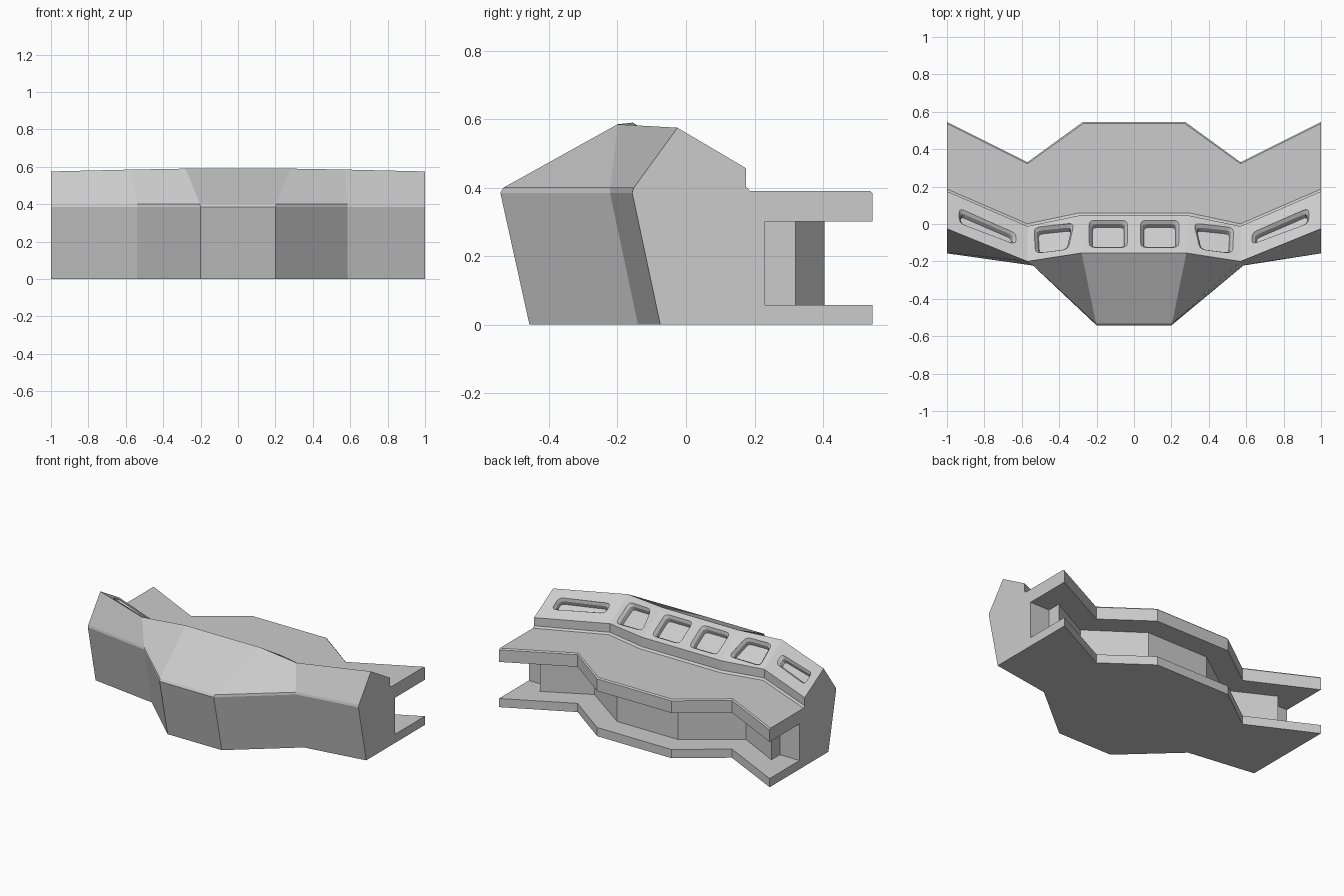
import bpy, bmesh
from mathutils import Vector

if "Cube" in bpy.data.objects:
    bpy.data.objects.remove(bpy.data.objects["Cube"])


def make_object(name, bm):
    bmesh.ops.recalc_face_normals(bm, faces=bm.faces)
    me = bpy.data.meshes.new(name)
    bm.to_mesh(me)
    bm.free()
    ob = bpy.data.objects.new(name, me)
    bpy.context.collection.objects.link(ob)
    return ob


def loft(bm, loops):
    """Skin closed loops of equal length and cap both ends."""
    rings = [[bm.verts.new(p) for p in lp] for lp in loops]
    n = len(rings[0])
    for a, b in zip(rings, rings[1:]):
        for i in range(n):
            j = (i + 1) % n
            bm.faces.new((a[i], a[j], b[j], b[i]))
    bm.faces.new(rings[0])
    bm.faces.new(rings[-1])


def cut(target, cutter):
    cutter.hide_render = True
    mod = target.modifiers.new("cut", 'BOOLEAN')
    mod.operation = 'DIFFERENCE'
    mod.solver = 'EXACT'
    mod.object = cutter
    bpy.context.view_layer.objects.active = target
    bpy.ops.object.modifier_apply(modifier=mod.name)
    bpy.data.objects.remove(cutter)


# Long edges of the body: centre, joint and end points, then the left joint x
ridge = [(.28, -.155, .59), (.57, -.2, .585), (1, -.025, .575)]
panel_rear = [(.295, .045, .465), (.57, -.012, .46), (1, .175, .457)]
edges = [
    ([(.2, -.457, 0), (.585, -.14, 0), (1, -.075, 0)], .54),
    ([(.2, -.542, .385), (.585, -.222, .385), (1, -.157, .385)], .54),
    ([(.203, -.533, .4), (.585, -.221, .4), (1, -.152, .4)], .54),
    (ridge, .57),
    (panel_rear, .57),
    ([(.295, .045, .402), (.57, -.012, .402), (1, .175, .402)], .57),
    ([(.3, .058, .391), (.57, .001, .391), (1, .187, .391)], .57),
    ([(.272, .537, .391), (.57, .322, .391), (1, .537, .391)], .57),
    ([(.275, .545, .383), (.57, .33, .383), (1, .545, .383)], .57),
    ([(.275, .545, 0), (.57, .33, 0), (1, .545, 0)], .57),
]


def station(side, k):
    return [(-left if side < 0 and k == 1 else side * p[k][0], p[k][1], p[k][2])
            for p, left in edges]


# Main body
bm = bmesh.new()
loft(bm, [station(-1, 2), station(-1, 1), station(-1, 0),
          station(1, 0), station(1, 1), station(1, 2)])
body = make_object("barrier_body", bm)

# Rear channel between the upper and lower lips
half = [(.225, .405), (.56, .168), (.855, .32), (.855, .23), (1.1, .23), (1.1, .7)]
outline = [(-x, y) for x, y in reversed(half)] + half
bm = bmesh.new()
loft(bm, [[(x, y, z) for x, y in outline] for z in (.058, .302)])
cut(body, make_object("channel_cutter", bm))


def rounded(corners, r, steps=4):
    """Round the corners of a small polygon."""
    pts = []
    n = len(corners)
    for i, c in enumerate(corners):
        a, b = ((q - c) for q in (corners[i - 1], corners[(i + 1) % n]))
        a = c + a.normalized() * min(r, a.length * .4)
        b = c + b.normalized() * min(r, b.length * .4)
        for s in range(steps):
            t = s / (steps - 1)
            pts.append(a * (1 - t) ** 2 + c * 2 * t * (1 - t) + b * t * t)
    return pts


def recess(bm, side, plane, corners):
    """Tapered pocket cut into the sloping top panel."""
    o, n = plane
    o, n = Vector((side * o.x, o.y, o.z)), Vector((side * n.x, n.y, n.z))
    quad = []
    for x, y in corners:
        x *= side
        quad.append(Vector((x, y, o.z - (n.x * (x - o.x) + n.y * (y - o.y)) / n.z)))
    mid = sum(quad, Vector()) / 4

    def inset(d):
        return [p + ((quad[i - 1] - p).normalized() + (quad[(i + 1) % 4] - p).normalized()) * d
                for i, p in enumerate(quad)]

    rim = rounded(quad, .03)
    ledge = rounded(inset(.013), .026)
    floor = rounded(inset(.018), .022)
    loft(bm, [[p + n * .04 for p in rim], rim,
              [p - n * .018 for p in ledge], [p - n * .045 for p in floor]])


def plane_of(a, b, c, d):
    a, b, c, d = map(Vector, (a, b, c, d))
    n = (c - a).cross(d - b).normalized()
    return (a + b + c + d) / 4, n if n.z > 0 else -n


def mirror(p):
    return (-p[0], p[1], p[2])


# Six window recesses along the top panel
windows = [
    (plane_of(mirror(ridge[0]), ridge[0], panel_rear[0], mirror(panel_rear[0])),
     [(.035, -.125), (.24, -.125), (.24, .02), (.035, .02)]),
    (plane_of(ridge[0], ridge[1], panel_rear[1], panel_rear[0]),
     [(.352, -.135), (.527, -.157), (.535, -.018), (.32, .004)]),
    (plane_of(ridge[1], ridge[2], panel_rear[2], panel_rear[1]),
     [(.63, -.11), (.935, .005), (.935, .085), (.63, -.047)]),
]
bm = bmesh.new()
for plane, corners in windows:
    for side in (-1, 1):
        recess(bm, side, plane, corners)
cut(body, make_object("window_cutter", bm))
